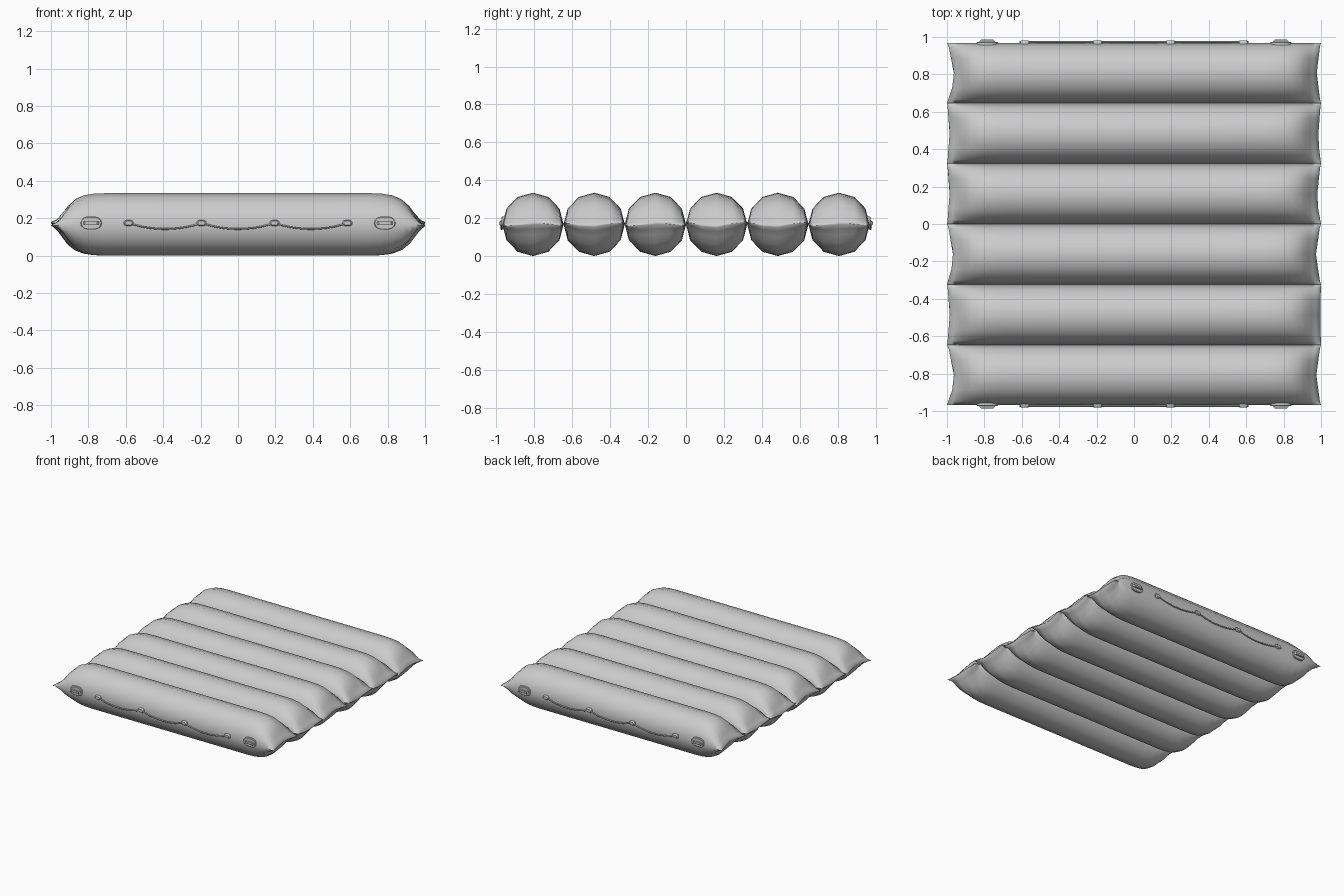
import bpy, bmesh, math

if "Cube" in bpy.data.objects:
    bpy.data.objects.remove(bpy.data.objects["Cube"])

PITCH, RY, ZC = 0.323, 0.1615, 0.167
SIDES = 12

grey = bpy.data.materials.new("soft grey")
grey.diffuse_color = (0.6, 0.6, 0.6, 1)
grey.use_nodes = True
grey.node_tree.nodes["Principled BSDF"].inputs["Base Color"].default_value = grey.diffuse_color


def finish(name, bm, angle=60):
    bmesh.ops.recalc_face_normals(bm, faces=bm.faces)
    me = bpy.data.meshes.new(name)
    bm.to_mesh(me)
    bm.free()
    me.materials.append(grey)
    ob = bpy.data.objects.new(name, me)
    bpy.context.collection.objects.link(ob)
    bpy.ops.object.select_all(action='DESELECT')
    ob.select_set(True)
    bpy.context.view_layer.objects.active = ob
    bpy.ops.object.shade_smooth_by_angle(angle=math.radians(angle))
    return ob


def loft(bm, rings):
    """Skin a list of closed rings and cap both ends."""
    loops = [[bm.verts.new(p) for p in r] for r in rings]
    n = len(loops[0])
    for a, b in zip(loops, loops[1:]):
        for i in range(n):
            j = (i + 1) % n
            bm.faces.new((a[i], a[j], b[j], b[i]))
    bm.faces.new(loops[0])
    bm.faces.new(loops[-1])


# Half-length profile of a tube: (distance from centre, half height)
PROFILE = [(1.0, .005), (.975, .028), (.95, .06), (.92, .1), (.88, .133),
           (.83, .154), (.77, .164), (.70, .167), (.35, .167)]
STATIONS = [(-x, h) for x, h in PROFILE] + [(0, .167)] + PROFILE[::-1]

# How far the middle of each pinched end is drawn in, (left, right), front to back
PULL = [(.037, .025), (.015, .004), (.032, .027), (.014, .02), (.014, .014), (.037, .023)]
# Waviness of each end seam
WAVE = [.006, -.008, .007, -.012, -.01, .006]

# Inflated tubes
for k in range(6):
    yc = (k - 2.5) * PITCH
    rings = []
    for x, h in STATIONS:
        t = max(0, (abs(x) - .7) / .3) ** 2
        s = 1 if x > 0 else -1
        pull = PULL[k][1 if x > 0 else 0]
        ring = []
        for i in range(SIDES):
            a = 2 * math.pi * i / SIDES
            u = math.cos(a)
            px = x - s * t * pull * (1 - u * u)
            wave = t * (WAVE[k] * math.cos(math.pi * u) + .005 * s * math.sin(math.pi * u))
            ring.append((px, yc + RY * u, ZC + h * math.sin(a) + wave))
        rings.append(ring)
    bm = bmesh.new()
    loft(bm, rings)
    finish(f"air_tube_{k + 1}", bm)


def oval(w, h, n=6):
    """Stadium outline in x and z."""
    pts = []
    for sx, start in ((1, -90), (-1, 90)):
        for i in range(n + 1):
            a = math.radians(start + 180 * i / n)
            pts.append((sx * (w - h) + h * math.cos(a), h * math.sin(a)))
    return pts


def plate(name, outline, cx, cz, side, levels):
    """Outline stacked outwards along y; levels are (y, x scale, z scale)."""
    bm = bmesh.new()
    loft(bm, [[(cx + x * sx, side * y, cz + z * sz) for x, z in outline]
              for y, sx, sz in levels])
    return finish(name, bm, 35)


KNOTS = [-.585, -.195, .195, .585]
ZK = .174

for side, label in ((-1, "front"), (1, "back")):
    # Grab handles: oval patch with a raised strap
    for cx in (-.785, .785):
        plate(f"{label}_handle_patch", oval(.057, .035), cx, ZK, side,
              [(.95, 1, 1), (.970, 1, 1), (.974, .92, .88)])
        strap = [(-.046, -.009), (.046, -.009), (.046, .009), (-.046, .009)]
        plate(f"{label}_handle_strap", strap, cx, ZK, side,
              [(.968, 1, 1), (.984, .76, 1), (.986, .7, .8)])

    # Rope anchors
    for cx in KNOTS:
        plate(f"{label}_rope_anchor", oval(.027, .016, 4), cx, ZK, side,
              [(.955, 1, 1), (.974, 1, 1), (.981, .7, .7)])

    # Rope sagging between the anchors, with short free ends
    pts = [(-.613, ZK - .002)]
    for a, b in zip(KNOTS, KNOTS[1:]):
        for i in range(10):
            f = i / 10
            pts.append((a + (b - a) * f, ZK - .032 * 4 * f * (1 - f)))
    pts += [(KNOTS[-1], ZK), (.613, ZK - .002)]
    bm = bmesh.new()
    loft(bm, [[(x, side * (.973 + .005 * math.cos(q * math.pi / 3)),
                z + .005 * math.sin(q * math.pi / 3)) for q in range(6)]
              for x, z in pts])
    finish(f"{label}_rope", bm, 65)
